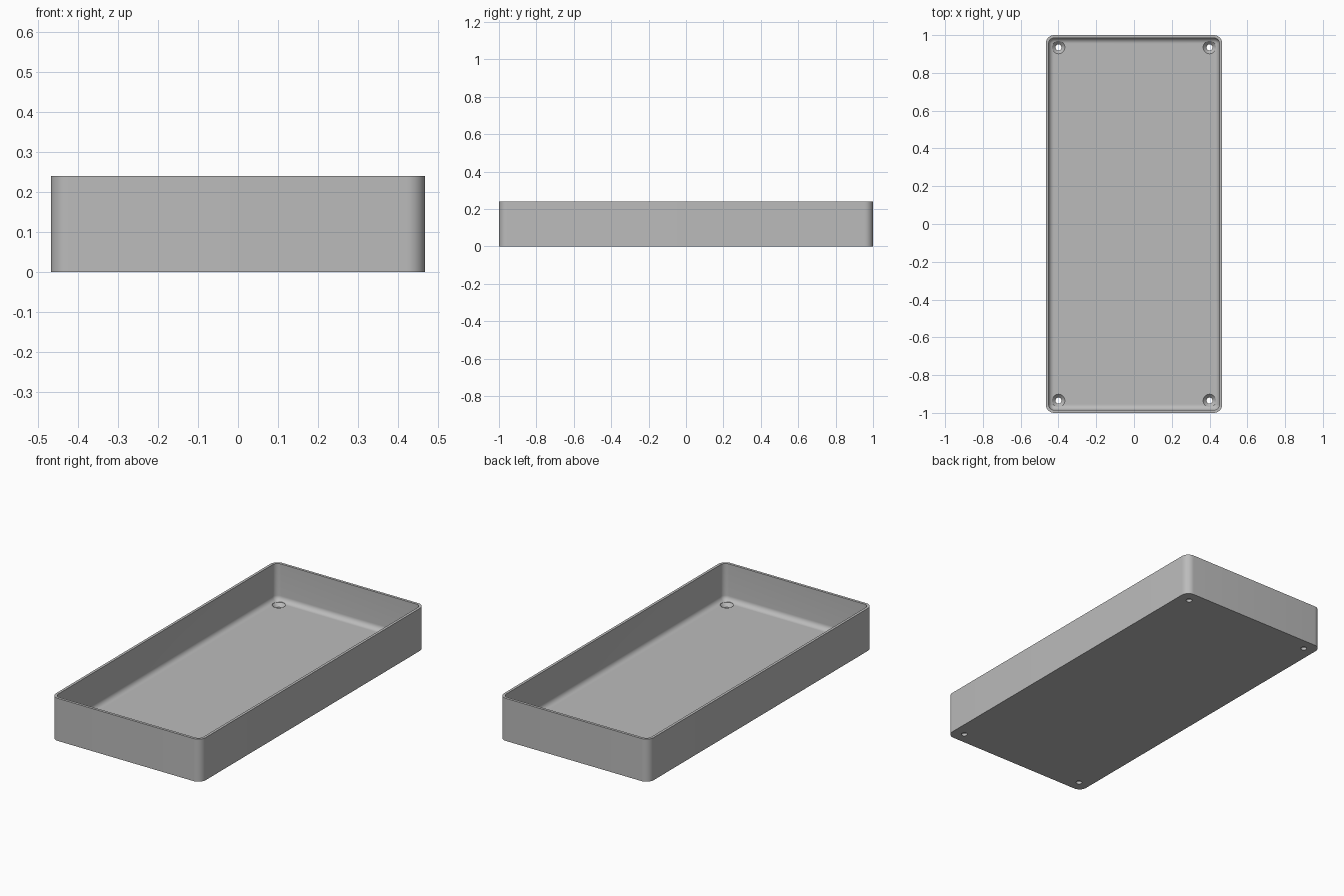
import bpy, bmesh, math

if "Cube" in bpy.data.objects:
    bpy.data.objects.remove(bpy.data.objects["Cube"])

HX, HY, H = 0.467, 1.0, 0.24      # half width, half length, height
CORNER, WALL, FLOOR, FILLET = 0.045, 0.015, 0.033, 0.028
HOLE_X, HOLE_Y = 0.4, 0.935
STEPS = 10

grey = bpy.data.materials.new("plain grey")
grey.use_nodes = True
colour = (0.5, 0.5, 0.5, 1)
grey.diffuse_color = colour
grey.node_tree.nodes["Principled BSDF"].inputs["Base Color"].default_value = colour


def ring(bm, inset, z):
    """Rounded rectangle of vertices, shrunk inward by inset."""
    r = CORNER - inset
    verts = []
    for q, (sx, sy) in enumerate([(1, 1), (-1, 1), (-1, -1), (1, -1)]):
        for i in range(STEPS + 1):
            a = (q + i / STEPS) * math.pi / 2
            verts.append(bm.verts.new((sx * (HX - CORNER) + r * math.cos(a),
                                       sy * (HY - CORNER) + r * math.sin(a), z)))
    return verts


def finish(name, bm):
    bmesh.ops.recalc_face_normals(bm, faces=bm.faces)
    mesh = bpy.data.meshes.new(name)
    bm.to_mesh(mesh)
    bm.free()
    obj = bpy.data.objects.new(name, mesh)
    obj.data.materials.append(grey)
    bpy.context.collection.objects.link(obj)
    return obj


def loft(bm, rings):
    """Skin consecutive rings and cap both ends."""
    for a, b in zip(rings, rings[1:]):
        n = len(a)
        for i in range(n):
            j = (i + 1) % n
            bm.faces.new((a[i], a[j], b[j], b[i]))
    bm.faces.new(rings[0])
    bm.faces.new(rings[-1])


# Tray: outer wall, thin rim, inner wall, rounded floor edge
profile = [(0, 0), (0, H), (WALL, H)]
for i in range(9):
    a = i / 8 * math.pi / 2
    profile.append((WALL + FILLET * (1 - math.cos(a)),
                    FLOOR + FILLET * (1 - math.sin(a))))
bm = bmesh.new()
loft(bm, [ring(bm, inset, z) for inset, z in profile])
tray = finish("tray", bm)

# Countersunk screw holes through the floor corners
bm = bmesh.new()
sink = [(0.016, -0.02), (0.016, 0.014), (0.034, FLOOR), (0.034, FLOOR + 0.03)]
for sx in (-1, 1):
    for sy in (-1, 1):
        loft(bm, [[bm.verts.new((sx * HOLE_X + r * math.cos(k * math.tau / 32),
                                 sy * HOLE_Y + r * math.sin(k * math.tau / 32), z))
                   for k in range(32)] for r, z in sink])
cutter = finish("hole_cutter", bm)
cutter.hide_render = True

cut = tray.modifiers.new("screw holes", 'BOOLEAN')
cut.operation = 'DIFFERENCE'
cut.solver = 'EXACT'
cut.object = cutter
bpy.context.view_layer.objects.active = tray
tray.select_set(True)
bpy.ops.object.modifier_apply(modifier=cut.name)
bpy.data.objects.remove(cutter)

# Smooth curves with crisp edges
bpy.ops.object.select_all(action='DESELECT')
tray.select_set(True)
bpy.ops.object.shade_smooth_by_angle(angle=math.radians(30))
